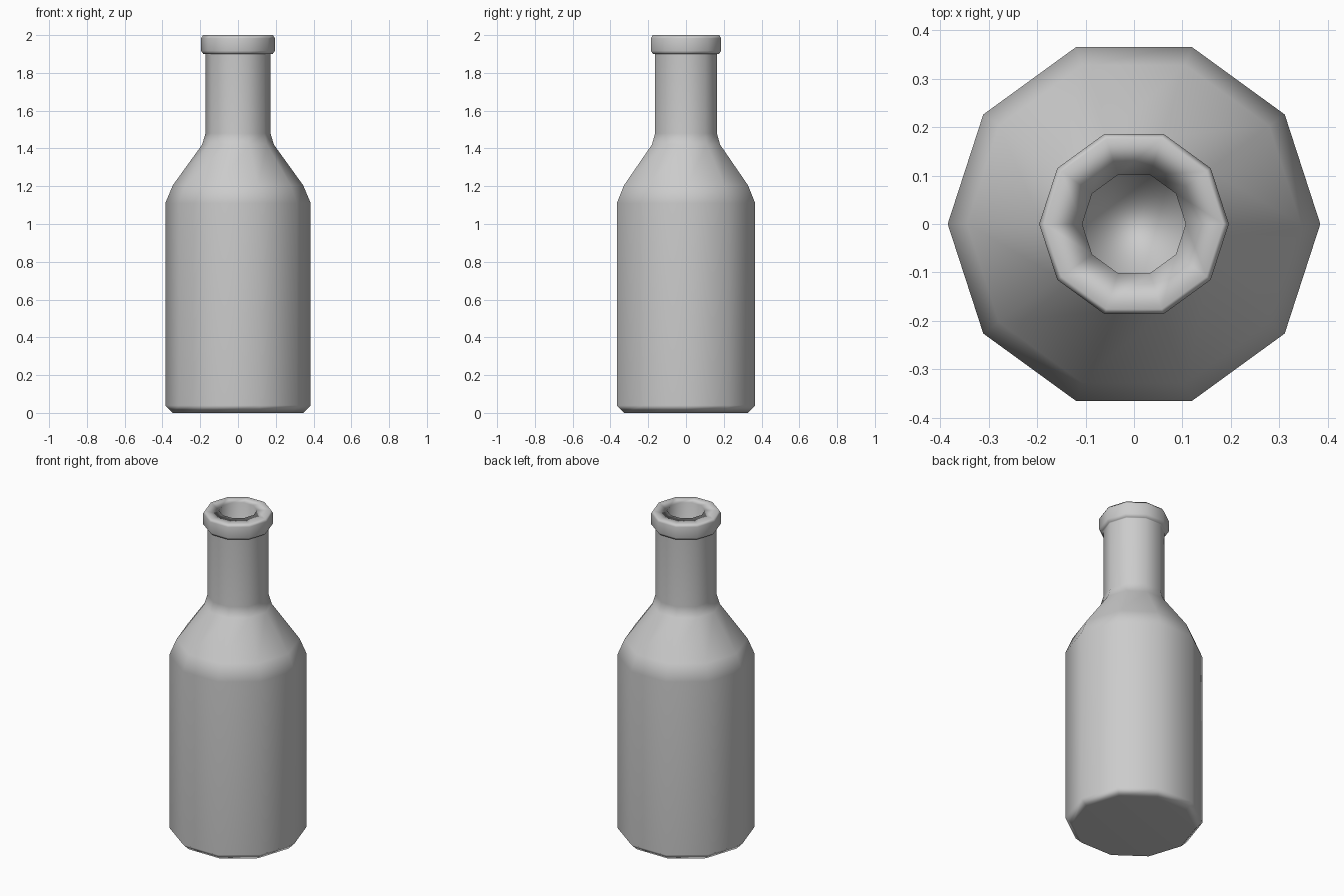
import bpy, bmesh
from math import cos, sin, pi

if "Cube" in bpy.data.objects:
    bpy.data.objects.remove(bpy.data.objects["Cube"])

SIDES = 10

# Half profile (radius, height): base, body, shoulder, neck, lip, inner bore
profile = [
    (0.345, 0.0), (0.385, 0.04), (0.385, 1.11), (0.345, 1.205),
    (0.19, 1.42), (0.172, 1.48), (0.172, 1.90), (0.183, 1.90),
    (0.196, 1.917), (0.196, 1.983), (0.185, 2.0), (0.107, 2.0),
    (0.107, 1.5),
]

bm = bmesh.new()
rings = [[bm.verts.new((r * cos(2 * pi * i / SIDES), r * sin(2 * pi * i / SIDES), z))
          for i in range(SIDES)] for r, z in profile]

# Side walls between neighbouring rings
for low, high in zip(rings, rings[1:]):
    for i in range(SIDES):
        j = (i + 1) % SIDES
        bm.faces.new((low[i], low[j], high[j], high[i]))

# Underside and bottom of the bore
bm.faces.new(rings[0][::-1])
bm.faces.new(rings[-1])
for f in bm.faces:
    f.smooth = True
bmesh.ops.recalc_face_normals(bm, faces=bm.faces)

mesh = bpy.data.meshes.new("bottle")
bm.to_mesh(mesh)
bm.free()
bottle = bpy.data.objects.new("bottle", mesh)
bpy.context.collection.objects.link(bottle)

# Keep large faces evenly shaded, with the bevels carrying the gradient
bottle.modifiers.new("weighted_normals", 'WEIGHTED_NORMAL')
